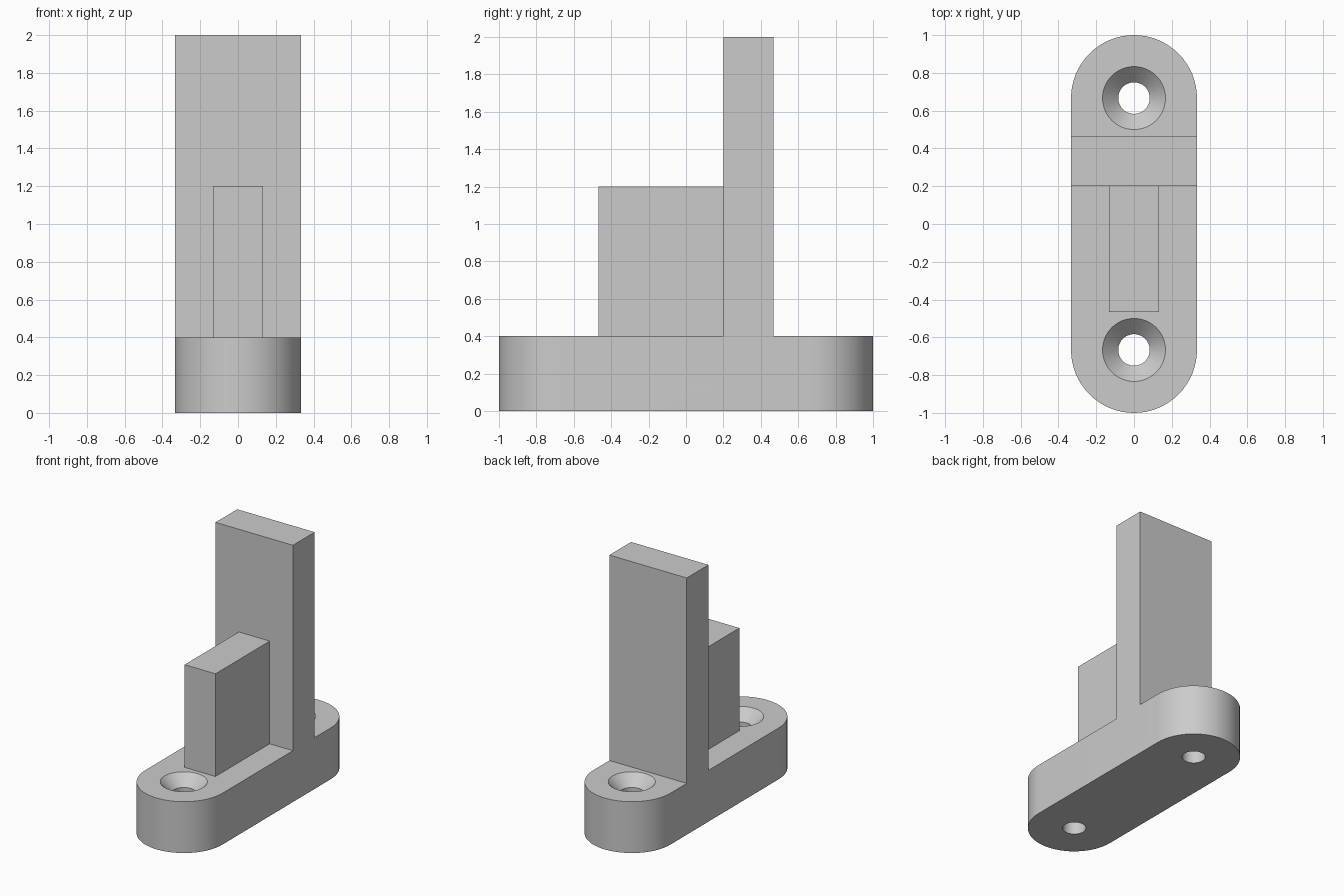
import bpy, bmesh, math

cube = bpy.data.objects.get("Cube")
if cube:
    bpy.data.objects.remove(cube, do_unlink=True)

R = 1 / 3            # half width of the base and radius of its rounded ends
END = 2 / 3          # distance of each rounded end and screw hole from the middle
BASE_H = 0.4
HOLE_R, SINK_R = 1 / 12, 1 / 6

grey = bpy.data.materials.new("plain_grey")
grey.use_nodes = True
colour = (0.6, 0.6, 0.6, 1)
grey.diffuse_color = colour
grey.node_tree.nodes["Principled BSDF"].inputs["Base Color"].default_value = colour


def add_object(name, bm):
    bmesh.ops.recalc_face_normals(bm, faces=bm.faces)
    mesh = bpy.data.meshes.new(name)
    bm.to_mesh(mesh)
    bm.free()
    mesh.materials.append(grey)
    obj = bpy.data.objects.new(name, mesh)
    bpy.context.collection.objects.link(obj)
    return obj


def stadium(name, steps=32):
    """Slab with two rounded ends."""
    bm = bmesh.new()
    ring = []
    for side in (1, -1):
        for i in range(steps + 1):
            a = math.pi * i / steps
            ring.append(bm.verts.new((side * R * math.cos(a),
                                      side * (END + R * math.sin(a)), 0)))
    face = bm.faces.new(ring)
    top = bmesh.ops.extrude_face_region(bm, geom=[face])["geom"]
    bmesh.ops.translate(bm, vec=(0, 0, BASE_H),
                        verts=[v for v in top if isinstance(v, bmesh.types.BMVert)])
    return add_object(name, bm)


def box(name, x, y0, y1, z0, z1):
    bm = bmesh.new()
    bmesh.ops.create_cube(bm, size=1)
    for v in bm.verts:
        v.co = (x if v.co.x > 0 else -x,
                y1 if v.co.y > 0 else y0,
                z1 if v.co.z > 0 else z0)
    return add_object(name, bm)


def screw_cutter(name, y, steps=64):
    """Straight hole that opens into a 45 degree countersink."""
    bm = bmesh.new()
    extra = 0.05
    profile = [(HOLE_R, -extra), (HOLE_R, BASE_H - (SINK_R - HOLE_R)),
               (SINK_R + extra, BASE_H + extra)]
    rings = []
    for r, z in profile:
        rings.append([bm.verts.new((r * math.cos(math.tau * i / steps),
                                    y + r * math.sin(math.tau * i / steps), z))
                      for i in range(steps)])
    for low, high in zip(rings, rings[1:]):
        for i in range(steps):
            j = (i + 1) % steps
            bm.faces.new((low[i], low[j], high[j], high[i]))
    bm.faces.new(rings[0])
    bm.faces.new(rings[-1])
    obj = add_object(name, bm)
    obj.hide_render = True
    return obj


# Parts: rounded base, tall back plate, narrow block in front of it
bracket = stadium("mounting_bracket")
tools = [
    (screw_cutter("front_screw_cutter", -END), "DIFFERENCE"),
    (screw_cutter("back_screw_cutter", END), "DIFFERENCE"),
    (box("back_plate", R, 0.2, 0.467, 0.2, 2), "UNION"),
    (box("front_block", 0.133, -0.467, 0.3, 0.2, 1.2), "UNION"),
]

# Join everything into one solid
for tool, operation in tools:
    mod = bracket.modifiers.new(tool.name, "BOOLEAN")
    mod.operation = operation
    mod.solver = "EXACT"
    mod.object = tool
solid = bpy.data.meshes.new_from_object(
    bracket.evaluated_get(bpy.context.evaluated_depsgraph_get()))
bracket.modifiers.clear()
bracket.data = solid
solid.name = "mounting_bracket"
for tool, operation in tools:
    bpy.data.objects.remove(tool, do_unlink=True)

# Smooth round walls, sharp edges
bpy.ops.object.select_all(action="DESELECT")
bracket.select_set(True)
bpy.context.view_layer.objects.active = bracket
bpy.ops.object.shade_smooth_by_angle(angle=math.radians(30))
